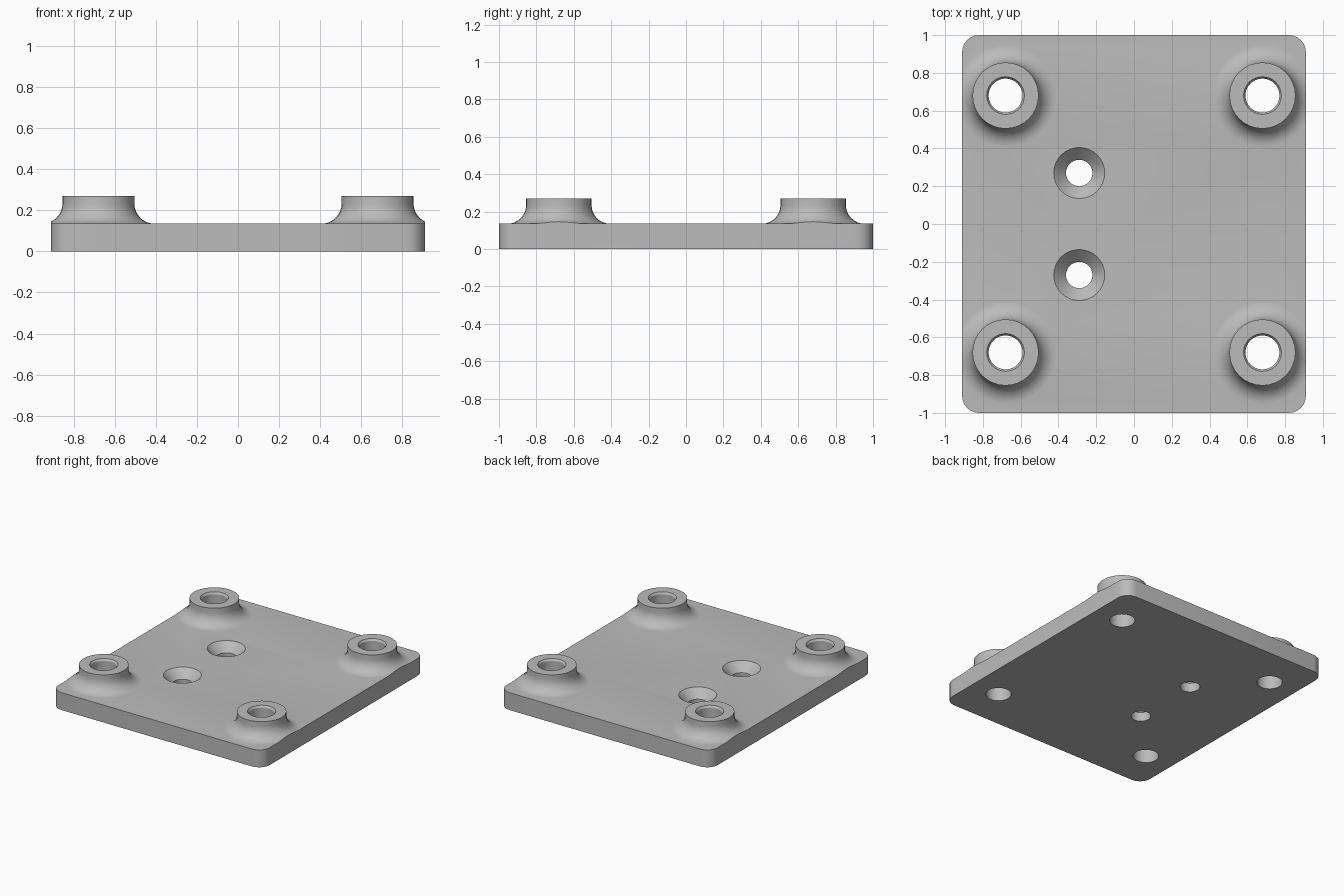
import bpy, bmesh, math

cube = bpy.data.objects.get("Cube")
if cube:
    bpy.data.objects.remove(cube, do_unlink=True)

HALF_X, HALF_Y, THICK, TOP = 0.91, 1.0, 0.135, 0.27
BOSS, BOSS_R, FILLET = 0.68, 0.175, 0.1

grey = bpy.data.materials.new("light grey")
grey.use_nodes = True
colour = (0.5, 0.5, 0.5, 1)
grey.diffuse_color = colour
grey.node_tree.nodes["Principled BSDF"].inputs["Base Color"].default_value = colour


def finish(bm, name):
    bmesh.ops.recalc_face_normals(bm, faces=bm.faces)
    mesh = bpy.data.meshes.new(name)
    bm.to_mesh(mesh)
    bm.free()
    mesh.materials.append(grey)
    obj = bpy.data.objects.new(name, mesh)
    bpy.context.collection.objects.link(obj)
    return obj


def rounded_slab(name, z0, z1, radius=0.09, steps=6):
    bm = bmesh.new()
    ring = []
    for i, (sx, sy) in enumerate([(1, 1), (-1, 1), (-1, -1), (1, -1)]):
        for k in range(steps + 1):
            a = (i + k / steps) * math.pi / 2
            ring.append(bm.verts.new((sx * (HALF_X - radius) + radius * math.cos(a),
                                      sy * (HALF_Y - radius) + radius * math.sin(a), z0)))
    base = bm.faces.new(ring)
    top = bmesh.ops.extrude_face_region(bm, geom=[base])["geom"]
    verts = [g for g in top if isinstance(g, bmesh.types.BMVert)]
    bmesh.ops.translate(bm, verts=verts, vec=(0, 0, z1 - z0))
    return finish(bm, name)


def lathe(name, profile, x, y, sides):
    """Closed solid turned about a vertical axis from (radius, height) points."""
    bm = bmesh.new()
    rings = [[bm.verts.new((x + r * math.cos(i * math.tau / sides),
                            y + r * math.sin(i * math.tau / sides), z))
              for i in range(sides)] for r, z in profile]
    for a, b in zip(rings, rings[1:]):
        for i in range(sides):
            j = (i + 1) % sides
            bm.faces.new((a[i], a[j], b[j], b[i]))
    bm.faces.new(rings[0])
    bm.faces.new(rings[-1])
    return finish(bm, name)


def combine(target, tool, operation):
    mod = target.modifiers.new(operation.lower(), "BOOLEAN")
    mod.operation, mod.object, mod.solver = operation, tool, "EXACT"
    bpy.context.view_layer.objects.active = target
    bpy.ops.object.modifier_apply(modifier=mod.name)
    bpy.data.objects.remove(tool, do_unlink=True)


plate = rounded_slab("mounting_plate", 0, THICK)

# Bosses with a concave foot, trimmed flush with the plate edge
foot = []
for k in range(9):
    a = k / 8 * math.pi / 2
    foot.append((BOSS_R + FILLET * (1 - math.sin(a)),
                 THICK - 0.0005 + FILLET * (1 - math.cos(a))))
boss_profile = [(BOSS_R + FILLET, 0.06)] + foot + [(BOSS_R, TOP)]
corners = [(sx * BOSS, sy * BOSS) for sx in (-1, 1) for sy in (-1, 1)]
for x, y in corners:
    boss = lathe("boss", boss_profile, x, y, 32)
    combine(boss, rounded_slab("trim", 0.03, 0.5), "INTERSECT")
    combine(plate, boss, "UNION")

# Chamfered through holes in the bosses
for x, y in corners:
    hole = lathe("boss_hole", [(0.09, -0.1), (0.09, TOP - 0.015), (0.1, TOP), (0.1, 0.4)], x, y, 32)
    combine(plate, hole, "DIFFERENCE")

# Countersunk screw holes
for y in (-0.27, 0.27):
    sink = lathe("screw_hole", [(0.07, -0.1), (0.07, 0.07), (0.135, THICK), (0.135, 0.3)], -0.29, y, 32)
    combine(plate, sink, "DIFFERENCE")

# Smooth the curved walls, keep the rims crisp
bpy.ops.object.select_all(action="DESELECT")
plate.select_set(True)
bpy.context.view_layer.objects.active = plate
bpy.ops.object.shade_smooth_by_angle(angle=math.radians(30))
